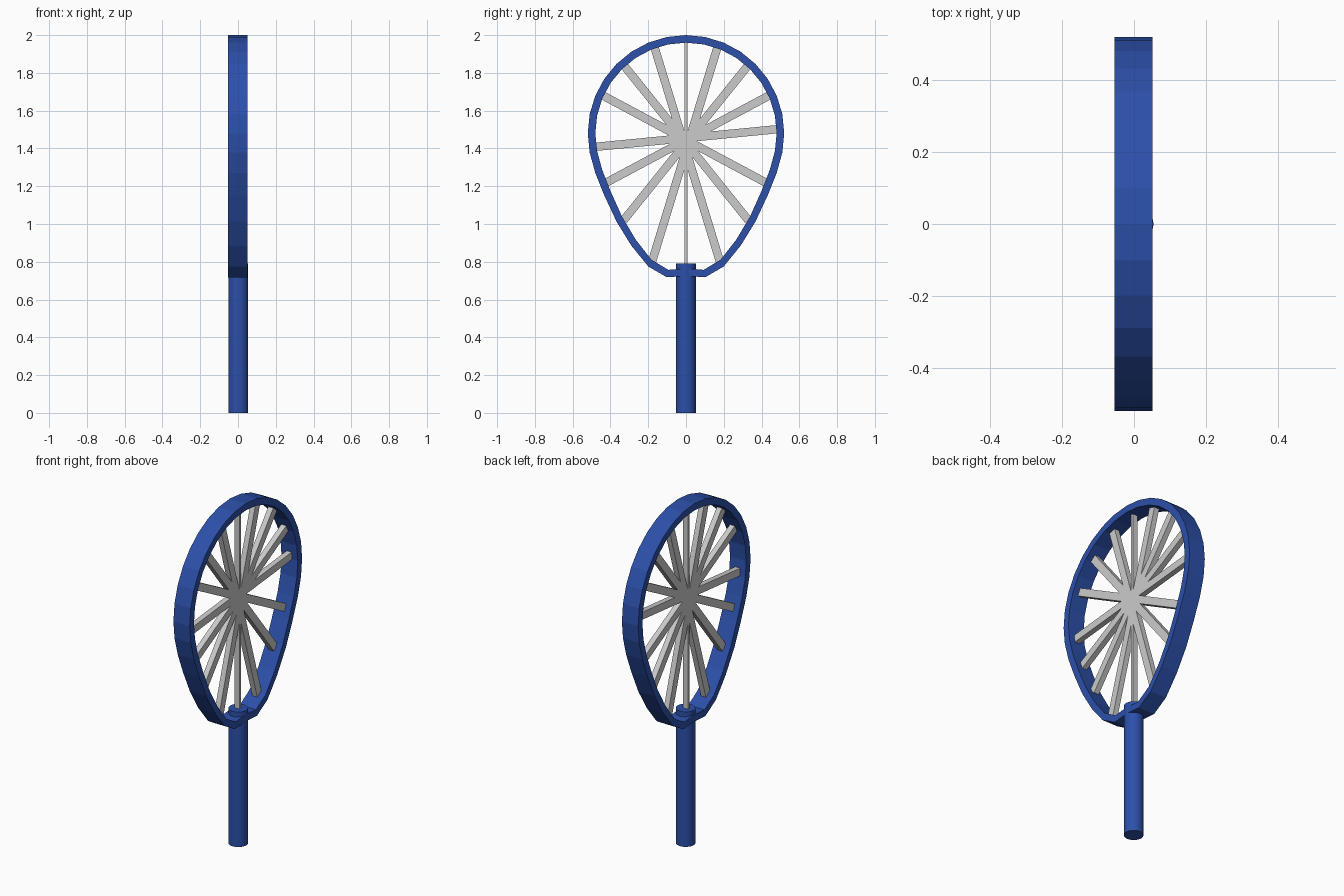
import bpy, bmesh, math
from mathutils import Vector, Matrix

if "Cube" in bpy.data.objects:
    bpy.data.objects.remove(bpy.data.objects["Cube"])

blue = bpy.data.materials.new("blue")
blue.diffuse_color = (0.025, 0.08, 0.4, 1)
blue.use_nodes = True
blue.node_tree.nodes["Principled BSDF"].inputs["Base Color"].default_value = blue.diffuse_color


def finish(name, bm, mat=None):
    bmesh.ops.recalc_face_normals(bm, faces=bm.faces)
    me = bpy.data.meshes.new(name)
    bm.to_mesh(me)
    bm.free()
    ob = bpy.data.objects.new(name, me)
    bpy.context.collection.objects.link(ob)
    if mat:
        me.materials.append(mat)
    return ob


# Hoop: 32-sided ring whose lower part is pulled down into a teardrop
SIDES, CZ = 32, 1.48
PULL = [0.235, 0.252, 0.225, 0.163, 0.10, 0.04, 0.01]
bm = bmesh.new()
rings = []
for i in range(SIDES):
    a = 2 * math.pi * i / SIDES
    k = min(i, SIDES - i)
    drop = PULL[k] if k < len(PULL) else 0
    rings.append([bm.verts.new((x, r * math.sin(a), CZ - r * math.cos(a) - drop))
                  for x, r in ((-0.054, 0.52), (0.051, 0.52), (0.051, 0.48), (-0.054, 0.48))])
for i in range(SIDES):
    p, q = rings[i], rings[(i + 1) % SIDES]
    for j in range(4):
        n = (j + 1) % 4
        bm.faces.new((p[j], p[n], q[n], q[j]))
finish("hoop", bm, blue)

# Handle
bm = bmesh.new()
bmesh.ops.create_cone(bm, cap_ends=True, segments=32, radius1=0.052, radius2=0.052,
                      depth=0.79, matrix=Matrix.Translation((0.002, 0, 0.395)))
handle = finish("handle", bm, blue)
bpy.context.view_layer.objects.active = handle
handle.select_set(True)
bpy.ops.object.shade_smooth_by_angle()


# Spokes: straight bars spanning the hoop, crossing at the middle
def spoke(name, y0, z0, y1, z1, width):
    a, b = Vector((-0.002, y0, z0)), Vector((-0.002, y1, z1))
    d = b - a
    bm = bmesh.new()
    bmesh.ops.create_cube(bm, size=1)
    bmesh.ops.transform(bm, verts=bm.verts, matrix=(
        Matrix.Translation((a + b) / 2)
        @ Matrix.Rotation(math.atan2(-d.y, d.z), 4, 'X')
        @ Matrix.Diagonal((0.032, width, d.length, 1))))
    finish(name, bm)


spoke("spoke_vertical", 0, 0.77, 0, 1.96, 0.016)
spoke("spoke_level", -0.485, 1.408, 0.485, 1.502, 0.044)
for side, s in (("left", -1), ("right", 1)):
    spoke("spoke_steep_" + side, s * 0.165, 1.93, -s * 0.18, 0.80, 0.044)
    spoke("spoke_diagonal_" + side, s * 0.325, 1.835, -s * 0.33, 1.02, 0.044)
    spoke("spoke_shallow_" + side, s * 0.44, 1.68, -s * 0.43, 1.215, 0.044)
